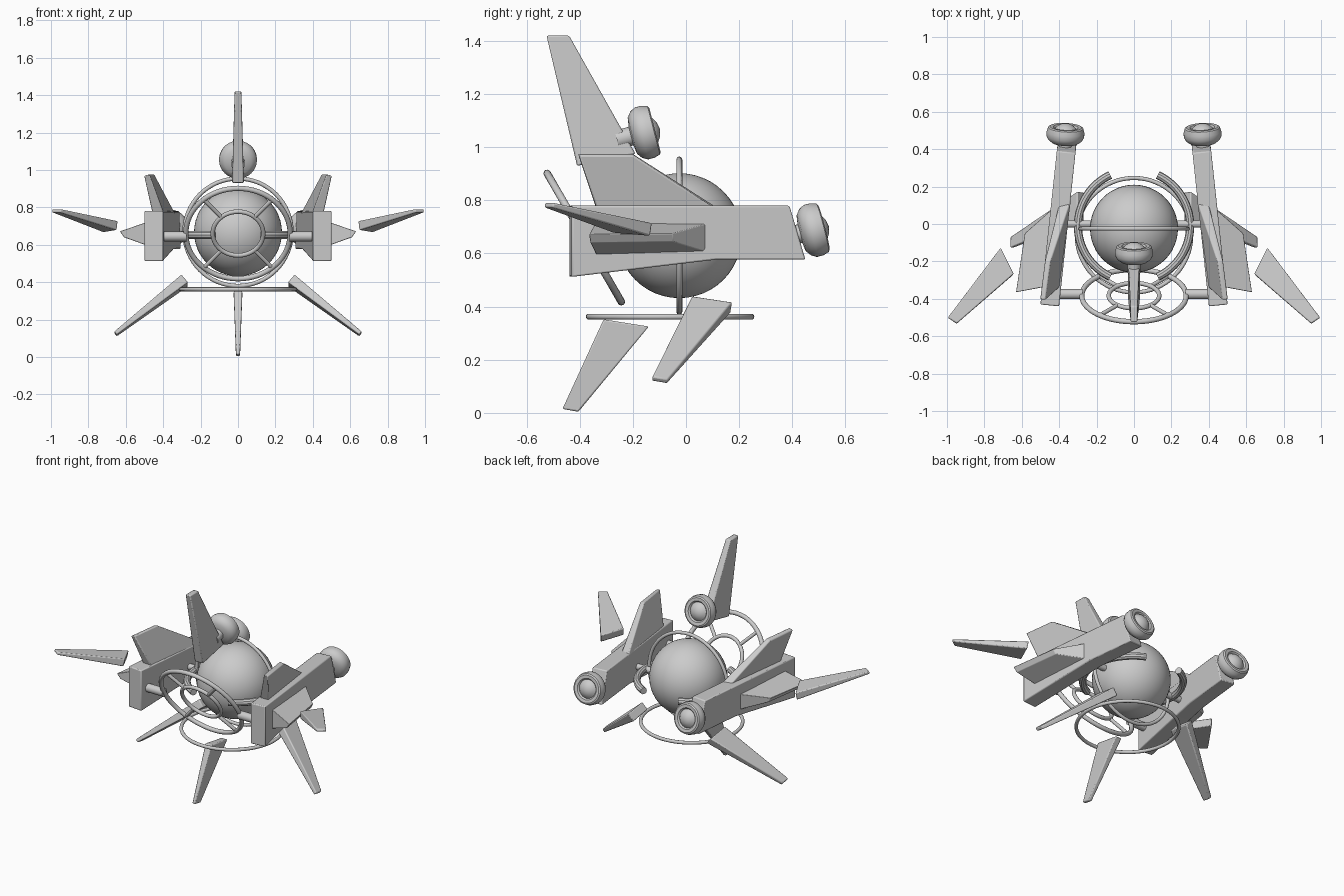
import bpy, bmesh, math
from mathutils import Vector, Matrix

if "Cube" in bpy.data.objects:
    bpy.data.objects.remove(bpy.data.objects["Cube"])

grey = bpy.data.materials.new("hull grey")
grey.diffuse_color = (0.6, 0.6, 0.6, 1)
grey.use_nodes = True
grey.node_tree.nodes["Principled BSDF"].inputs["Base Color"].default_value = grey.diffuse_color


def finish(ob, name, bevel=0.0, smooth=True):
    ob.name = name
    ob.data.materials.clear()
    ob.data.materials.append(grey)
    bpy.ops.object.select_all(action='DESELECT')
    ob.select_set(True)
    bpy.context.view_layer.objects.active = ob
    if bevel:
        m = ob.modifiers.new("edge", 'BEVEL')
        m.width, m.segments = bevel, 2
    if smooth:
        bpy.ops.object.shade_smooth_by_angle(angle=math.radians(35))
    return ob


def from_bmesh(bm, name, bevel=0.0):
    bmesh.ops.recalc_face_normals(bm, faces=bm.faces[:])
    me = bpy.data.meshes.new(name)
    bm.to_mesh(me)
    bm.free()
    ob = bpy.data.objects.new(name, me)
    bpy.context.collection.objects.link(ob)
    return finish(ob, name, bevel)


def prism(name, lower, upper, bevel=0.006):
    """Solid joining two matching outlines."""
    bm = bmesh.new()
    a = [bm.verts.new(p) for p in lower]
    b = [bm.verts.new(p) for p in upper]
    n = len(a)
    bm.faces.new(a)
    bm.faces.new(b)
    for i in range(n):
        j = (i + 1) % n
        bm.faces.new((a[i], a[j], b[j], b[i]))
    return from_bmesh(bm, name, bevel)


def flip(points, s):
    return [Vector((p[0] * s, p[1], p[2])) for p in points]


def blade(name, quad, root_t, tip_t, s=1):
    """Tapered fin: two root corners followed by two tip corners."""
    q = flip(quad, s)
    n = (q[2] - q[0]).cross(q[3] - q[1]).normalized()
    t = [root_t / 2, root_t / 2, tip_t / 2, tip_t / 2]
    return prism(name, [p + n * k for p, k in zip(q, t)],
                 [p - n * k for p, k in zip(q, t)])


def ring(name, loc, radius, tube, tilt=0.0):
    bpy.ops.mesh.primitive_torus_add(location=loc, rotation=(tilt, 0, 0), major_radius=radius,
                                     minor_radius=tube, major_segments=64, minor_segments=12)
    return finish(bpy.context.object, name)


def rod(name, p, q, r):
    p, q = Vector(p), Vector(q)
    d = q - p
    bpy.ops.mesh.primitive_cylinder_add(vertices=20, radius=r, depth=d.length, location=(p + q) / 2,
                                        rotation=d.to_track_quat('Z', 'Y').to_euler())
    return finish(bpy.context.object, name)


def thruster(name, start, yaw=0.0):
    """Lathed neck, rim and inset dome, pointing back and slightly up."""
    prof = [(0, 0), (0, .036), (.055, .036), (.06, .07), (.075, .09), (.095, .101),
            (.12, .101), (.143, .094), (.148, .085), (.146, .066), (.136, .058),
            (.15, .045), (.161, .027), (.167, 0)]
    bm = bmesh.new()
    vs = [bm.verts.new((r, 0, t)) for t, r in prof]
    es = [bm.edges.new(e) for e in zip(vs, vs[1:])]
    bmesh.ops.spin(bm, geom=vs + es, cent=(0, 0, 0), axis=(0, 0, 1),
                   angle=math.tau, steps=40)
    bmesh.ops.remove_doubles(bm, verts=bm.verts[:], dist=1e-5)
    axis = Vector((yaw, .966, .25))
    bm.transform(Matrix.Translation(start) @ axis.to_track_quat('Z', 'Y').to_matrix().to_4x4())
    return from_bmesh(bm, name)


# Central sphere and the hoops around it
C = Vector((0, -.025, .667))
bpy.ops.mesh.primitive_uv_sphere_add(segments=48, ring_count=24, radius=.235, location=C)
finish(bpy.context.object, "core_sphere")
ring("upright_hoop", C, .287, .011, math.pi / 2)
ring("base_hoop", (0, -.06, .362), .306, .011)

# Tilted front wheel: two rings and four spokes
W, tilt = Vector((0, -.383, .66)), math.radians(-60)
ring("wheel_outer_ring", W, .279, .014, tilt)
ring("wheel_inner_ring", W, .135, .012, tilt)
turn = Matrix.Rotation(tilt, 3, 'X')
for i in range(4):
    a = math.radians(49 + 90 * i if i % 2 == 0 else 41 + 90 * i)
    d = turn @ Vector((math.cos(a), math.sin(a), 0))
    rod("wheel_spoke", W + d * .135, W + d * .279, .011)

# Central fins and the top thruster
blade("top_fin", [(0, -.19, .975), (0, -.41, .93), (0, -.525, 1.42), (0, -.44, 1.42)], .062, .036)
blade("bottom_fin", [(0, -.14, .325), (0, -.31, .352), (0, -.465, .015), (0, -.405, .004)], .046, .022)
thruster("top_thruster", Vector((0, -.26, 1.028)))

for s, side in ((1, "right"), (-1, "left")):
    # Slanted nacelle body, toed in towards the back
    outline = [(-.435, .78), (.385, .78), (.445, .577), (.11, .577), (-.435, .512)]

    def wall(off):
        return flip([(.45 - .107 * (y + .43) + off, y + off * .1, z) for y, z in outline], s)
    prism(side + "_nacelle", wall(-.05), wall(.05))
    thruster(side + "_thruster", Vector((s * .372, .376, .661)), -.05 * s)

    # Leaning fin on top of the nacelle
    blade(side + "_upper_fin", [(.365, .13, .76), (.425, -.334, .76),
                                (.488, -.405, .973), (.462, -.2, .973)], .06, .03, s)

    # Wedge stub on the outer side
    base = [(.47, -.335, .59), (.38, .13, .59), (.38, .13, .727), (.47, -.335, .727)]
    tip = [(.61, -.36, .64), (.57, -.05, .645), (.585, -.05, .675), (.632, -.365, .672)]
    prism(side + "_stub_wing", flip(base, s), flip(tip, s), .003)

    # Detached outer and lower blades
    blade(side + "_outer_blade", [(.715, -.13, .69), (.645, -.27, .702),
                                  (.948, -.533, .782), (.995, -.5, .782)], .05, .018, s)
    blade(side + "_lower_blade", [(.285, .172, .397), (.285, .02, .42),
                                  (.655, -.128, .128), (.655, -.07, .118)], .055, .022, s)

    # Curved guard rail beside the sphere
    cu = bpy.data.curves.new("guard", 'CURVE')
    cu.dimensions, cu.bevel_depth, cu.bevel_resolution, cu.use_fill_caps = '3D', .022, 3, True
    sp = cu.splines.new('POLY')
    sp.points.add(32)
    for i, p in enumerate(sp.points):
        a = math.radians(-65 + 130 * i / 32)
        p.co = (s * .3 * math.cos(a), -.01 + .3 * math.sin(a), .652, 1)
    ob = bpy.data.objects.new("guard", cu)
    bpy.context.collection.objects.link(ob)
    bpy.ops.object.select_all(action='DESELECT')
    ob.select_set(True)
    bpy.context.view_layer.objects.active = ob
    bpy.ops.object.convert(target='MESH')
    finish(bpy.context.object, side + "_guard_rail")

    # Struts joining the nacelle to the wheel and the guard rail
    rod(side + "_wheel_strut", (s * .275, -.375, .645), (s * .43, -.375, .645), .027)
    rod(side + "_core_strut", (s * .21, 0, .652), (s * .39, 0, .652), .02)
